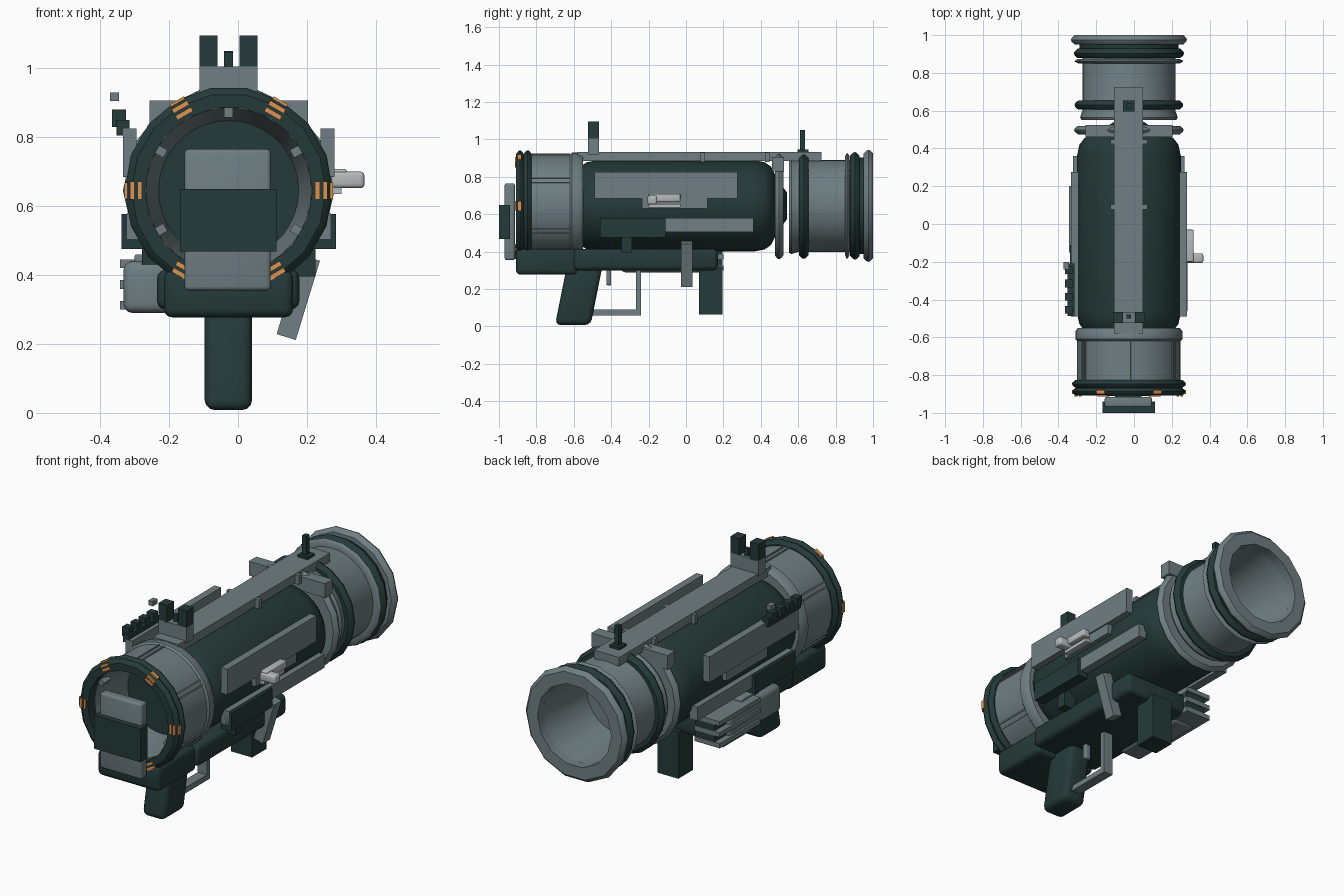
import bpy, bmesh, math
from mathutils import Matrix, Vector

if "Cube" in bpy.data.objects:
    bpy.data.objects.remove(bpy.data.objects["Cube"], do_unlink=True)

CX, CZ = -0.027, 0.645   # tube axis


def material(name, rgb):
    m = bpy.data.materials.new(name)
    m.use_nodes = True
    m.diffuse_color = (*rgb, 1)
    m.node_tree.nodes["Principled BSDF"].inputs["Base Color"].default_value = (*rgb, 1)
    return m


DARK = material("dark green", (0.018, 0.042, 0.041))
GREY = material("blue grey", (0.16, 0.21, 0.225))
LIGHT = material("light grey", (0.46, 0.49, 0.49))
ORANGE = material("orange", (0.72, 0.3, 0.09))


def finish(name, bm, mat, smooth=35):
    bmesh.ops.recalc_face_normals(bm, faces=bm.faces)
    me = bpy.data.meshes.new(name)
    bm.to_mesh(me)
    bm.free()
    ob = bpy.data.objects.new(name, me)
    bpy.context.collection.objects.link(ob)
    me.materials.append(mat)
    if smooth:
        bpy.ops.object.select_all(action='DESELECT')
        ob.select_set(True)
        bpy.context.view_layer.objects.active = ob
        bpy.ops.object.shade_smooth_by_angle(angle=math.radians(smooth))
    return ob


def box(name, mat, x, y, z, bevel=0.0, segs=3, matrix=None, shear=0.0):
    """Box from (min, max) ranges; shear slides y with height."""
    bm = bmesh.new()
    bmesh.ops.create_cube(bm, size=1)
    for v in bm.verts:
        p = [(r[0] + r[1]) / 2 + c * (r[1] - r[0]) for r, c in zip((x, y, z), v.co)]
        p[1] += shear * (p[2] - z[0])
        v.co = p
    if bevel:
        bmesh.ops.bevel(bm, geom=bm.edges[:], offset=bevel, segments=segs,
                        affect='EDGES', profile=0.5)
    if matrix:
        bm.transform(matrix)
    return finish(name, bm, mat, 35 if bevel else 0)


def both(name, mat, x, y, z, **kw):
    """Box on the left side and its mirror across the tube axis."""
    box("left_" + name, mat, x, y, z, **kw)
    box("right_" + name, mat, (2 * CX - x[1], 2 * CX - x[0]), y, z, **kw)


def lathe(name, mat, profile, n=18, closed=False, zs=1.0, smooth=35):
    """Spin a (y, radius) profile about the tube axis."""
    bm = bmesh.new()
    rings = []
    for y, r in profile:
        rings.append([bm.verts.new((CX + r * math.cos(a), y, CZ + zs * r * math.sin(a)))
                      for a in (math.tau * i / n for i in range(n))])
    pairs = list(zip(rings, rings[1:])) + ([(rings[-1], rings[0])] if closed else [])
    for a, b in pairs:
        for i in range(n):
            j = (i + 1) % n
            bm.faces.new((a[i], a[j], b[j], b[i]))
    if not closed:
        bm.faces.new(rings[0])
        bm.faces.new(rings[-1])
    return finish(name, bm, mat, smooth)


def ring(name, mat, y0, y1, outer, inner, n=18):
    """Rounded band around the tube."""
    w, c = y1 - y0, 0.02
    lathe(name, mat, [(y0, inner), (y0, outer - c), (y0 + w * .3, outer - c * .2),
                      (y0 + w * .5, outer), (y0 + w * .7, outer - c * .2),
                      (y1, outer - c), (y1, inner)], n, True)


def around(angle):
    return Matrix.Translation((CX, 0, CZ)) @ Matrix.Rotation(-angle, 4, 'Y')


# main body, slightly flattened with rounded ends
lathe("main_body", DARK, [(-.57, .2), (-.565, .235), (-.53, .262), (-.47, .275), (.36, .275),
                          (.42, .262), (.455, .235), (.47, .2), (.5, .14), (.54, .08)],
      n=32, zs=.89)

# front sleeve with flared bore
lathe("front_sleeve", GREY, [(-.85, .24), (-.85, .274), (-.62, .274), (-.61, .284), (-.57, .284),
                             (-.55, .27), (-.55, .2), (-.6, .2)], n=36, closed=True)
lathe("front_bore_disc", DARK, [(-.62, .215), (-.6, .215)], n=36)
ring("muzzle_ring_front", DARK, -.908, -.868, .302, .243)
ring("muzzle_ring_back", DARK, -.868, -.825, .302, .243)
for k in range(6):
    a = math.radians(60 * k)
    for r in (.258, .28):
        box(f"muzzle_mark_{k}", ORANGE, (r - .007, r + .007), (-.914, -.906), (-.026, .026),
            matrix=around(a))
    box(f"muzzle_edge_mark_{k}", ORANGE, (.294, .302), (-.9, -.88), (-.024, .024),
        matrix=around(a))
    b = a + math.radians(30)
    box(f"bore_lug_{k}", GREY, (.212, .24), (-.86, -.8), (-.013, .013), matrix=around(b))
    for s in (-.05, .05):
        box(f"sleeve_rib_{k}", GREY, (.265, .279), (-.825, -.62), (-.004, .004),
            matrix=around(b + s))

# rear sleeve, bore and bands
lathe("rear_sleeve", GREY, [(.55, .1), (.55, .25), (.565, .258), (.6, .246), (.98, .246),
                            (.98, .225), (.62, .18), (.62, .1)], n=36, closed=True)
lathe("rear_bore_end", GREY, [(.6, .19), (.63, .19)], n=36)
ring("body_band", GREY, .475, .52, .29, .19)
ring("middle_band", DARK, .605, .655, .288, .235)
ring("rear_band_thin", GREY, .85, .874, .287, .235)
ring("rear_band_thick", DARK, .878, .928, .292, .235)
lathe("rear_spacer", DARK, [(.925, .24), (.925, .262), (.96, .262), (.96, .24)], closed=True)
ring("rear_rim", GREY, .95, 1.0, .307, .222, n=14)

# front sensor block
box("sensor_panel", GREY, (-.155, .095), (-.97, -.915), (.355, .765), .012)
box("sensor_cover", DARK, (-.168, .112), (-1.0, -.94), (.468, .65))
box("sensor_mount", DARK, (-.1, .04), (-.93, -.87), (.36, .42))

# top rail and sights
box("top_rail", GREY, (-.105, .047), (-.58, .725), (.885, .932))
for y in (.09, .435):
    box("rail_clip", GREY, (-.125, .071), (y - .012, y + .012), (.88, .93))
box("rear_bracket", GREY, (-.257, .203), (.46, .525), (.83, .907))
box("front_sight_base", GREY, (-.111, .057), (-.525, -.465), (.92, 1.005))
both("sight_post", DARK, (.005, .057), (-.525, -.465), (1.0, 1.095))
box("front_sight_notch", DARK, (-.04, -.015), (-.5, -.48), (1.0, 1.045))
box("rear_sight_base", DARK, (-.057, .003), (.595, .655), (.93, .946))
box("rear_sight_post", DARK, (-.04, -.014), (.61, .637), (.94, 1.05))

# side plates
both("side_plate", GREY, (.24, .28), (-.49, .275), (.685, .825))
both("side_plate_tab", GREY, (.235, .272), (-.235, .115), (.63, .69))
both("side_strip", GREY, (.22, .268), (-.46, .36), (.505, .58))
both("side_pad", DARK, (.22, .284), (-.46, -.11), (.475, .577))
both("side_bracket", DARK, (.15, .225), (-.345, -.29), (.395, .5))

# cocking latch on the left side
box("latch_base", LIGHT, (.27, .3), (-.2, -.03), (.635, .655))
box("latch_slide", LIGHT, (.27, .315), (-.2, -.03), (.668, .708), .006)
box("latch_knob", LIGHT, (.27, .367), (-.207, -.155), (.652, .7), .012)

# toothed clip on the right side
box("clip_bar", DARK, (-.352, -.315), (-.487, -.21), (.805, .85))
for k in range(4):
    y = -.475 + k * .07
    box(f"clip_tooth_{k}", DARK, (-.365, -.325), (y, y + .04), (.83, .88))
box("clip_button", GREY, (-.372, -.345), (-.24, -.2), (.905, .93))

# lower housing and pistol grip
box("housing_front", DARK, (-.215, .16), (-.91, -.58), (.277, .415), .025)
box("housing_rear", DARK, (-.235, .178), (-.6, .17), (.3, .415), .025)
box("pistol_grip", DARK, (-.097, .041), (-.7, -.51), (.008, .33), .03, shear=.2)
box("trigger", GREY, (-.045, -.01), (-.425, -.4), (.22, .32), .006)
box("guard_bottom", GREY, (-.055, 0), (-.52, -.24), (.06, .09))
box("guard_front", GREY, (-.055, 0), (-.268, -.24), (.06, .32))
box("fore_grip", DARK, (-.09, .036), (.07, .195), (.065, .32))

# slanted lever
box("lever", GREY, (-.029, .029), (-.027, .035), (-.12, .12),
    matrix=Matrix.Translation((.175, 0, .335)) @ Matrix.Rotation(math.radians(17), 4, 'Y'))

# finned power pack on the right side
box("power_pack", GREY, (-.332, -.19), (-.35, .1), (.29, .44), .025)
for z in (.3, .36, .42):
    box("pack_fin", GREY, (-.343, -.19), (-.15, .2), (z, z + .025))
box("pack_core", DARK, (-.31, -.19), (-.1, .195), (.305, .425))
box("pack_cap", GREY, (-.3, -.24), (-.2, -.05), (.43, .46), .006)
